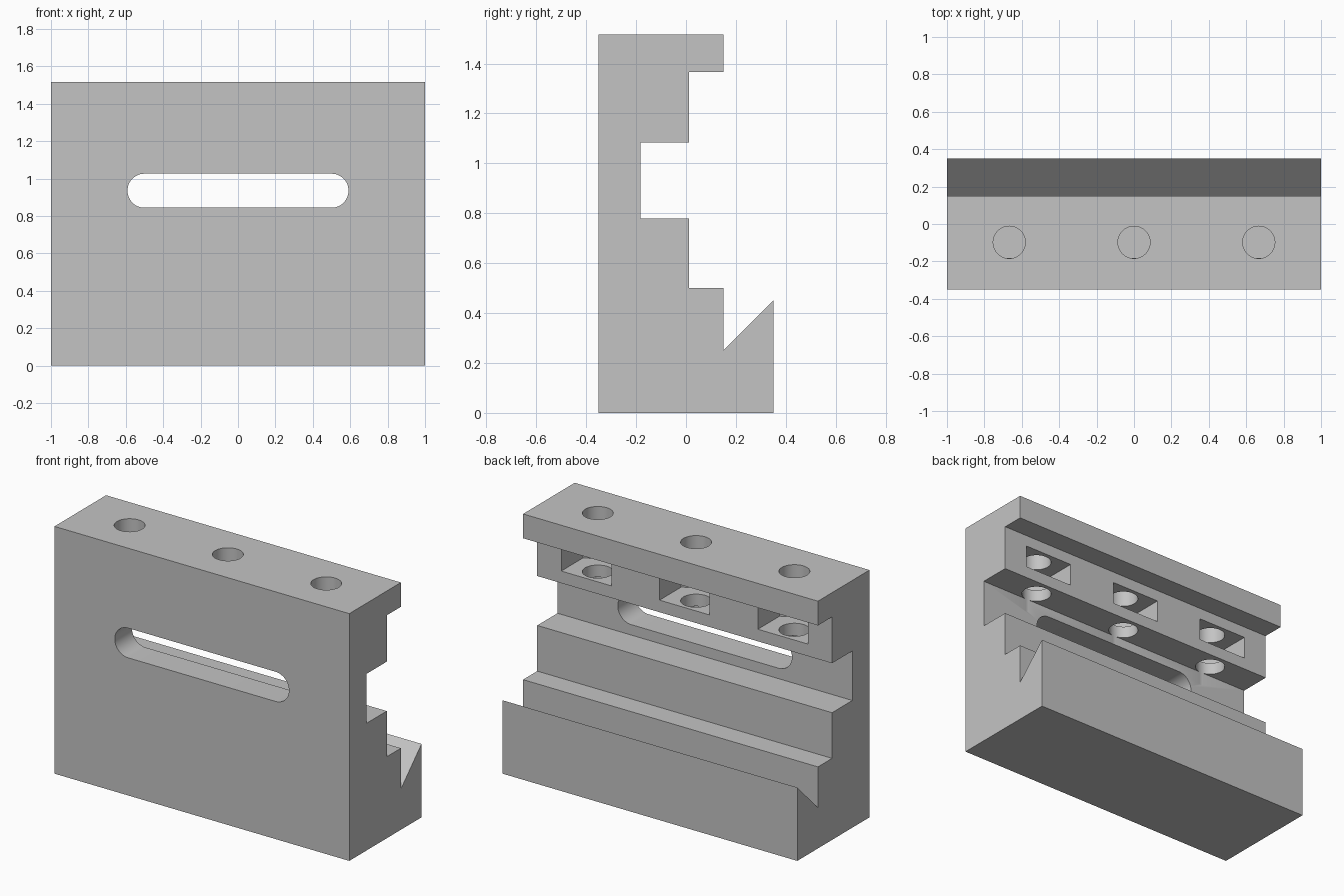
import bpy
import math

cube = bpy.data.objects.get("Cube")
if cube:
    bpy.data.objects.remove(cube, do_unlink=True)

grey = bpy.data.materials.new("plain_grey")
grey.use_nodes = True
colour = (0.55, 0.55, 0.55, 1)
grey.diffuse_color = colour
grey.node_tree.nodes["Principled BSDF"].inputs["Base Color"].default_value = colour


def prism(name, outline, place, start, end):
    """Extrude a closed outline; place(u, v, w) maps it into space."""
    n = len(outline)
    verts = [place(u, v, w) for w in (start, end) for u, v in outline]
    faces = [tuple(range(n)), tuple(range(n, 2 * n))]
    faces += [(i, (i + 1) % n, n + (i + 1) % n, n + i) for i in range(n)]
    mesh = bpy.data.meshes.new(name)
    mesh.from_pydata(verts, [], faces)
    mesh.materials.append(grey)
    obj = bpy.data.objects.new(name, mesh)
    bpy.context.collection.objects.link(obj)
    bpy.ops.object.select_all(action='DESELECT')
    obj.select_set(True)
    bpy.context.view_layer.objects.active = obj
    bpy.ops.object.mode_set(mode='EDIT')
    bpy.ops.mesh.select_all(action='SELECT')
    bpy.ops.mesh.normals_make_consistent(inside=False)
    bpy.ops.object.mode_set(mode='OBJECT')
    return obj


def arc(cx, cy, r, a0, a1, steps):
    angles = [math.radians(a0 + (a1 - a0) * i / steps) for i in range(steps + 1)]
    return [(cx + r * math.cos(a), cy + r * math.sin(a)) for a in angles]


def along_x(u, v, w):
    return (w, u, v)


def along_y(u, v, w):
    return (u, w, v)


def along_z(u, v, w):
    return (u, v, w)


# Stepped block with a sloped lip at the back
TOP = 1.516
profile = [(-.35, 0), (.35, 0), (.35, .45), (.15, .25), (.15, .5), (.013, .5),
           (.013, .78), (-.183, .78), (-.183, 1.083), (.013, 1.083),
           (.013, 1.367), (.15, 1.367), (.15, TOP), (-.35, TOP)]
block = prism("slotted_block", profile, along_x, -1, 1)

# Long rounded slot through the web
slot = arc(.5, .935, .091, -90, 90, 24) + arc(-.5, .935, .091, 90, 270, 24)
cutters = [prism("slot_cutter", slot, along_y, -.5, -.1)]

# Bolt holes with hexagonal nut pockets open to the back
HOLE_Y, HALF = -.098, .17
for x in (-.667, 0, .667):
    hole = arc(x, HOLE_Y, .086, 0, 360, 48)[:-1]
    cutters.append(prism("bolt_hole_cutter", hole, along_z, 1.0, 1.6))
    shoulder = HOLE_Y - HALF * math.tan(math.radians(30))
    tip = HOLE_Y - HALF / math.cos(math.radians(30))
    pocket = [(x - HALF, .1), (x - HALF, shoulder), (x, tip),
              (x + HALF, shoulder), (x + HALF, .1)]
    cutters.append(prism("nut_pocket_cutter", pocket, along_z, 1.157, 1.297))

bpy.ops.object.select_all(action='DESELECT')
block.select_set(True)
bpy.context.view_layer.objects.active = block
for cutter in cutters:
    mod = block.modifiers.new("cut", 'BOOLEAN')
    mod.operation = 'DIFFERENCE'
    mod.solver = 'EXACT'
    mod.object = cutter
    bpy.ops.object.modifier_apply(modifier=mod.name)
for cutter in cutters:
    bpy.data.objects.remove(cutter, do_unlink=True)

bpy.ops.object.shade_smooth_by_angle(angle=math.radians(25))
